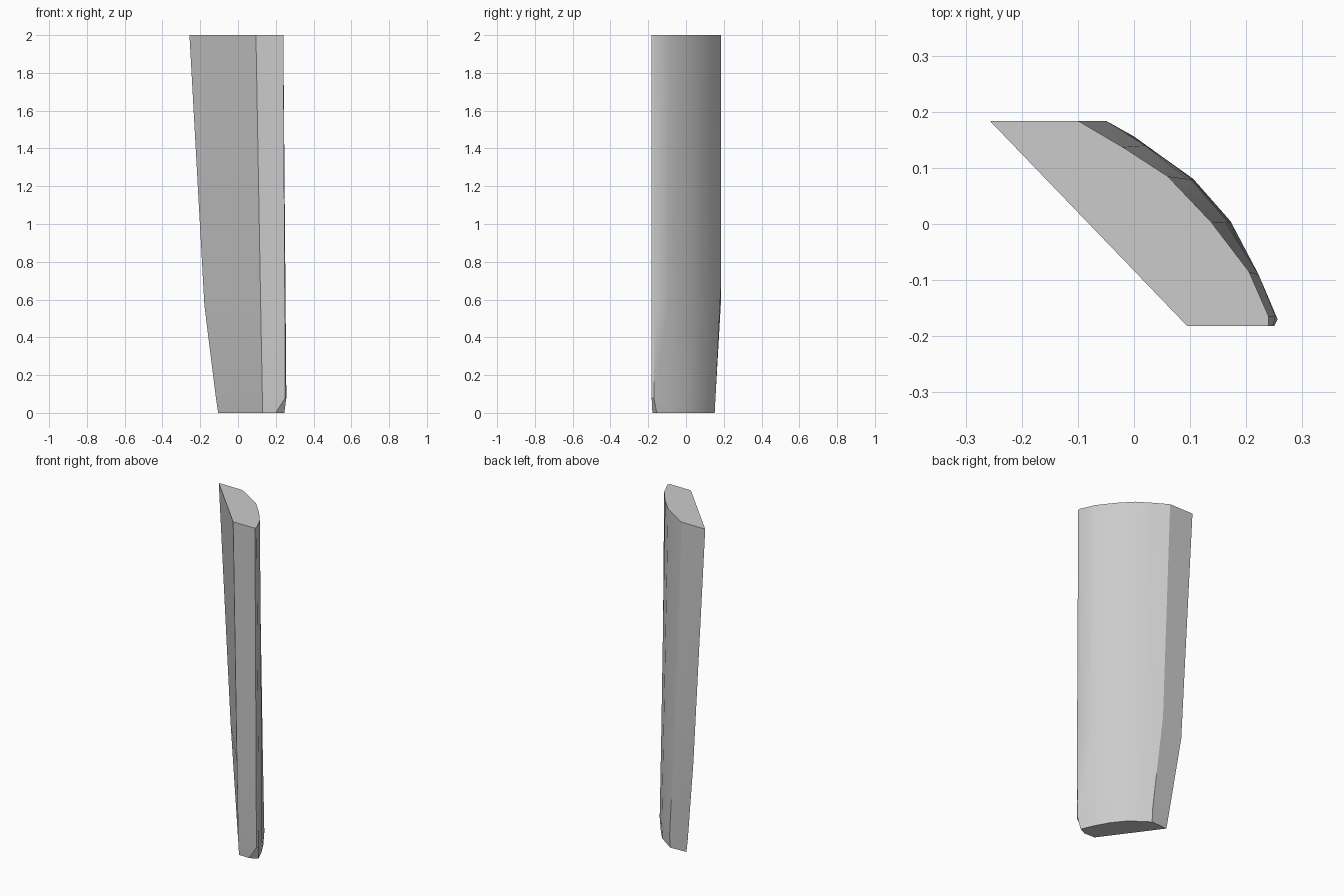
import bpy
import bmesh
import math

cube = bpy.data.objects.get("Cube")
if cube:
    bpy.data.objects.remove(cube)

# Plain grey material
grey = bpy.data.materials.new("light_grey")
grey.use_nodes = True
colour = (0.6, 0.6, 0.6, 1)
grey.diffuse_color = colour
grey.node_tree.nodes["Principled BSDF"].inputs["Base Color"].default_value = colour

# Cross-sections from base to top: inner back, inner front, front edge,
# then round the convex side to the outer back corner
base = [(-.105, .146), (.13, -.176), (.2, -.178), (.245, -.155), (.215, -.085),
        (.168, 0), (.105, .078), (.05, .116), (0, .152)]
toe = [(-.117, .15), (.129, -.182), (.25, -.182), (.256, -.17), (.222, -.09),
       (.172, .005), (.106, .08), (.05, .12), (0, .156)]
knee = [(-.178, .184), (.12, -.182), (.248, -.182), (.252, -.165), (.222, -.09),
        (.163, .003), (.095, .08), (.02, .14), (-.05, .184)]
top = [(-.257, .184), (.095, -.182), (.24, -.182), (.24, -.165), (.205, -.085),
       (.137, .004), (.06, .085), (-.02, .137), (-.1, .184)]

# Loft the tapered blade
bm = bmesh.new()
rings = []
for section, z in ((base, 0), (toe, .08), (knee, .57), (top, 2)):
    ring = [bm.verts.new((x, y, z)) for x, y in section]
    rings.append(ring)
rings[2][-1].co.z = .66
for lower, upper in zip(rings, rings[1:]):
    for i in range(len(lower)):
        j = (i + 1) % len(lower)
        bm.faces.new((lower[i], lower[j], upper[j], upper[i]))
bm.faces.new(rings[0])
bm.faces.new(rings[-1])
bmesh.ops.recalc_face_normals(bm, faces=bm.faces)

mesh = bpy.data.meshes.new("blade")
bm.to_mesh(mesh)
bm.free()
mesh.materials.append(grey)
blade = bpy.data.objects.new("blade", mesh)
bpy.context.collection.objects.link(blade)

# Smooth the curved side, keep the corners crisp
bpy.ops.object.select_all(action="DESELECT")
blade.select_set(True)
bpy.context.view_layer.objects.active = blade
bpy.ops.object.shade_smooth_by_angle(angle=math.radians(30))
